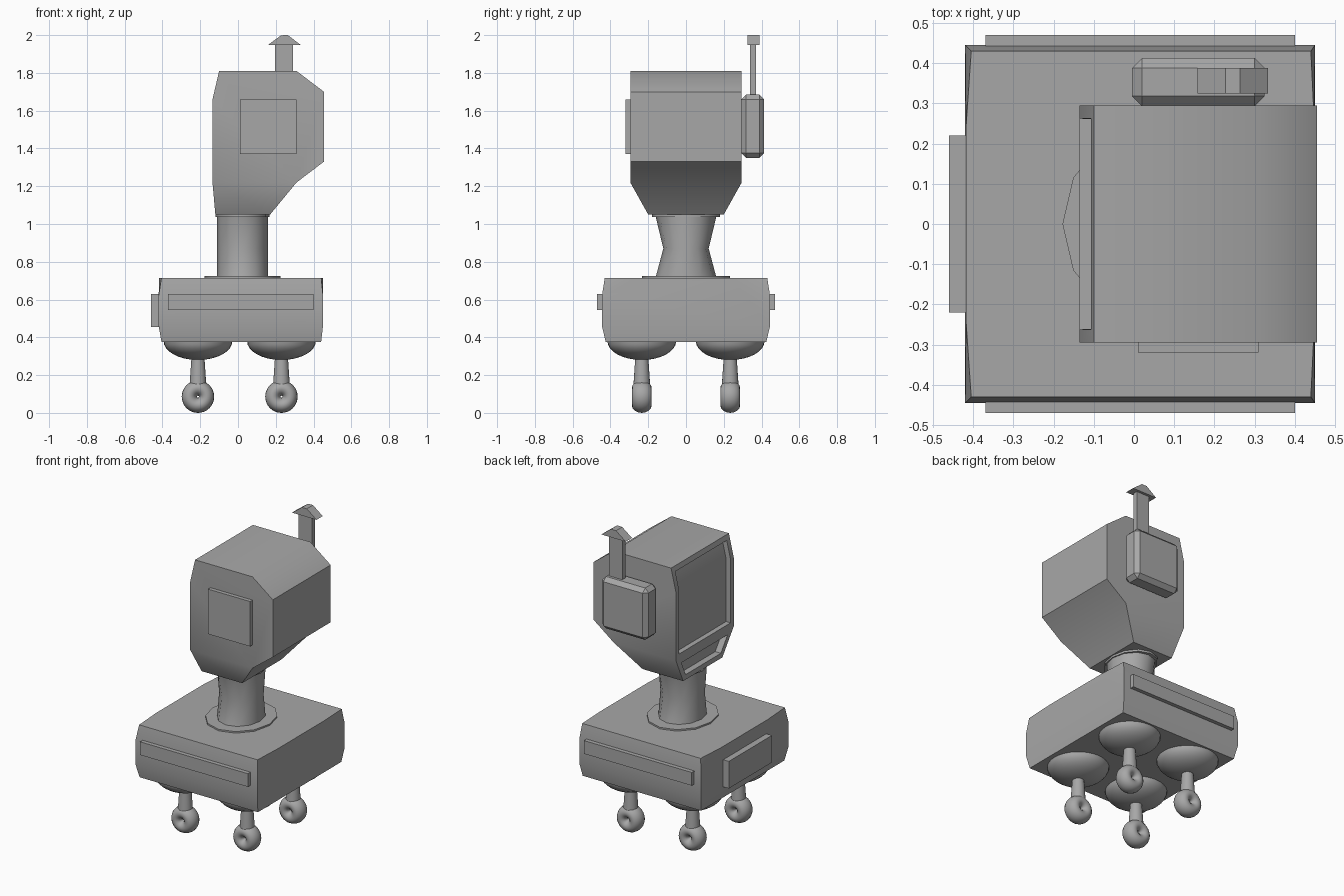
import bpy, bmesh, math
from mathutils import Vector

if "Cube" in bpy.data.objects:
    bpy.data.objects.remove(bpy.data.objects["Cube"])

grey = bpy.data.materials.new("plain_grey")
grey.diffuse_color = (0.39, 0.39, 0.39, 1)
grey.use_nodes = True
grey.node_tree.nodes["Principled BSDF"].inputs["Base Color"].default_value = grey.diffuse_color


def finish(name, bm, smooth=True):
    bmesh.ops.recalc_face_normals(bm, faces=bm.faces)
    me = bpy.data.meshes.new(name)
    bm.to_mesh(me)
    bm.free()
    ob = bpy.data.objects.new(name, me)
    bpy.context.collection.objects.link(ob)
    me.materials.append(grey)
    if smooth:
        bpy.ops.object.select_all(action='DESELECT')
        ob.select_set(True)
        bpy.context.view_layer.objects.active = ob
        bpy.ops.object.shade_smooth_by_angle(angle=math.radians(40))
    return ob


def box(name, x0, x1, y0, y1, z0, z1, bevel=0):
    bm = bmesh.new()
    bmesh.ops.create_cube(bm, size=1)
    for v in bm.verts:
        v.co = Vector(((x0 + x1) / 2 + v.co.x * (x1 - x0),
                       (y0 + y1) / 2 + v.co.y * (y1 - y0),
                       (z0 + z1) / 2 + v.co.z * (z1 - z0)))
    if bevel:
        bmesh.ops.bevel(bm, geom=bm.edges[:], offset=bevel, segments=1, affect='EDGES')
    return finish(name, bm, False)


def loft(name, cx, cy, rings, n):
    """Stack of elliptical rings (z, rx, ry) closed at both ends."""
    bm = bmesh.new()
    loops = [[bm.verts.new((cx + rx * math.cos(2 * math.pi * i / n),
                            cy + ry * math.sin(2 * math.pi * i / n), z))
              for i in range(n)] for z, rx, ry in rings]
    for a, b in zip(loops, loops[1:]):
        for i in range(n):
            j = (i + 1) % n
            bm.faces.new((a[i], a[j], b[j], b[i]))
    bm.faces.new(loops[0])
    bm.faces.new(loops[-1])
    return finish(name, bm)


# body: slightly bulging block
bm = bmesh.new()
for z, x0, x1, y in [(0.375, -0.405, 0.44, 0.425), (0.46, -0.42, 0.45, 0.445),
                     (0.62, -0.42, 0.45, 0.445), (0.715, -0.405, 0.44, 0.43),
                     (0.715, -0.418, 0.449, 0.24)]:
    for x in (x0, x1):
        for s in (-1, 1):
            bm.verts.new((x, s * y, z))
bmesh.ops.convex_hull(bm, input=bm.verts[:])
bmesh.ops.dissolve_limit(bm, angle_limit=0.02, verts=bm.verts[:], edges=bm.edges[:])
finish("body", bm)

# plates on the body
box("front_plate", -0.46, -0.41, -0.22, 0.22, 0.455, 0.63)
for side, s in (("right", -1), ("left", 1)):
    box("side_strip_" + side, -0.37, 0.40, *sorted((s * 0.43, s * 0.47)), 0.545, 0.63)

# neck with its collars
loft("neck_base", 0.024, 0, [(0.71, 0.202, 0.232), (0.725, 0.202, 0.232)], 12)
loft("neck", 0.024, 0, [(0.72, 0.135, 0.16), (0.87, 0.135, 0.12), (1.045, 0.135, 0.162)], 12)
loft("neck_collar", 0.024, 0, [(1.037, 0.142, 0.18), (1.055, 0.142, 0.18)], 12)

# head: profile (x, z, half width) joined across, with inset screen and mouth
prof = [(-0.135, 1.22, 0.295), (-0.135, 1.66, 0.295), (-0.10, 1.81, 0.295),
        (0.31, 1.81, 0.295), (0.455, 1.70, 0.295), (0.455, 1.33, 0.295),
        (0.31, 1.22, 0.295), (0.17, 1.05, 0.20), (-0.12, 1.05, 0.20)]
bm = bmesh.new()
R = [bm.verts.new((x, -w, z)) for x, z, w in prof]
L = [bm.verts.new((x, w, z)) for x, z, w in prof]
strips = []
for i in range(len(prof)):
    j = (i + 1) % len(prof)
    strips.append(bm.faces.new((R[i], R[j], L[j], L[i])))
for side in (R, L):
    bm.faces.new(side[:7])
    bm.faces.new((side[0], side[6], side[7], side[8]))
bmesh.ops.recalc_face_normals(bm, faces=bm.faces)
for region, thick, depth in ((strips[0:2], 0.033, 0.032), (strips[8:9], 0.035, 0.04)):
    bmesh.ops.inset_region(bm, faces=region, thickness=thick, use_even_offset=True)
    # second ring pushed inwards forms the recess walls
    bmesh.ops.inset_region(bm, faces=region, thickness=0.0005, use_even_offset=True)
    for v in {v for f in region for v in f.verts}:
        v.co.x += depth
finish("head", bm)

# head side panel and pack on the other side
box("ear_panel", 0.01, 0.31, -0.32, -0.29, 1.37, 1.66)
box("ear_pack", -0.005, 0.325, 0.293, 0.413, 1.35, 1.685, bevel=0.025)

# chimney-like aerial
box("aerial_stem", 0.195, 0.29, 0.34, 0.371, 1.67, 1.955)
bm = bmesh.new()
cap = [(0.158, 1.947), (0.228, 1.999), (0.264, 2.0), (0.333, 1.947)]
A, B = [[bm.verts.new((x, y, z)) for x, z in cap] for y in (0.325, 0.388)]
bm.faces.new(A)
bm.faces.new(B)
for i in range(4):
    j = (i + 1) % 4
    bm.faces.new((A[i], A[j], B[j], B[i]))
finish("aerial_cap", bm, False)

# four legs: dome, shaft and ring wheel
for fx, x in (("front", -0.212), ("back", 0.23)):
    for sy, y in (("right", -0.234), ("left", 0.234)):
        tag = f"_{fx}_{sy}"
        rings = []
        for k in range(9):
            a = math.pi / 2 * k / 8
            r = max(0.182 * math.cos(a), 0.004)
            rings.append((0.38 - 0.1 * math.sin(a), r, r))
        loft("dome" + tag, x, y, rings, 32)
        loft("leg" + tag, x, y, [(0.30, 0.034, 0.034), (0.15, 0.044, 0.044)], 20)
        bpy.ops.mesh.primitive_torus_add(
            major_radius=0.0455, minor_radius=0.0405, major_segments=32, minor_segments=16,
            location=(x, y, 0.086), rotation=(math.pi / 2, 0, 0))
        wheel = bpy.context.object
        wheel.name = "wheel" + tag
        wheel.scale = (1, 1, 1.3)
        wheel.data.materials.append(grey)
        bpy.ops.object.shade_smooth()
